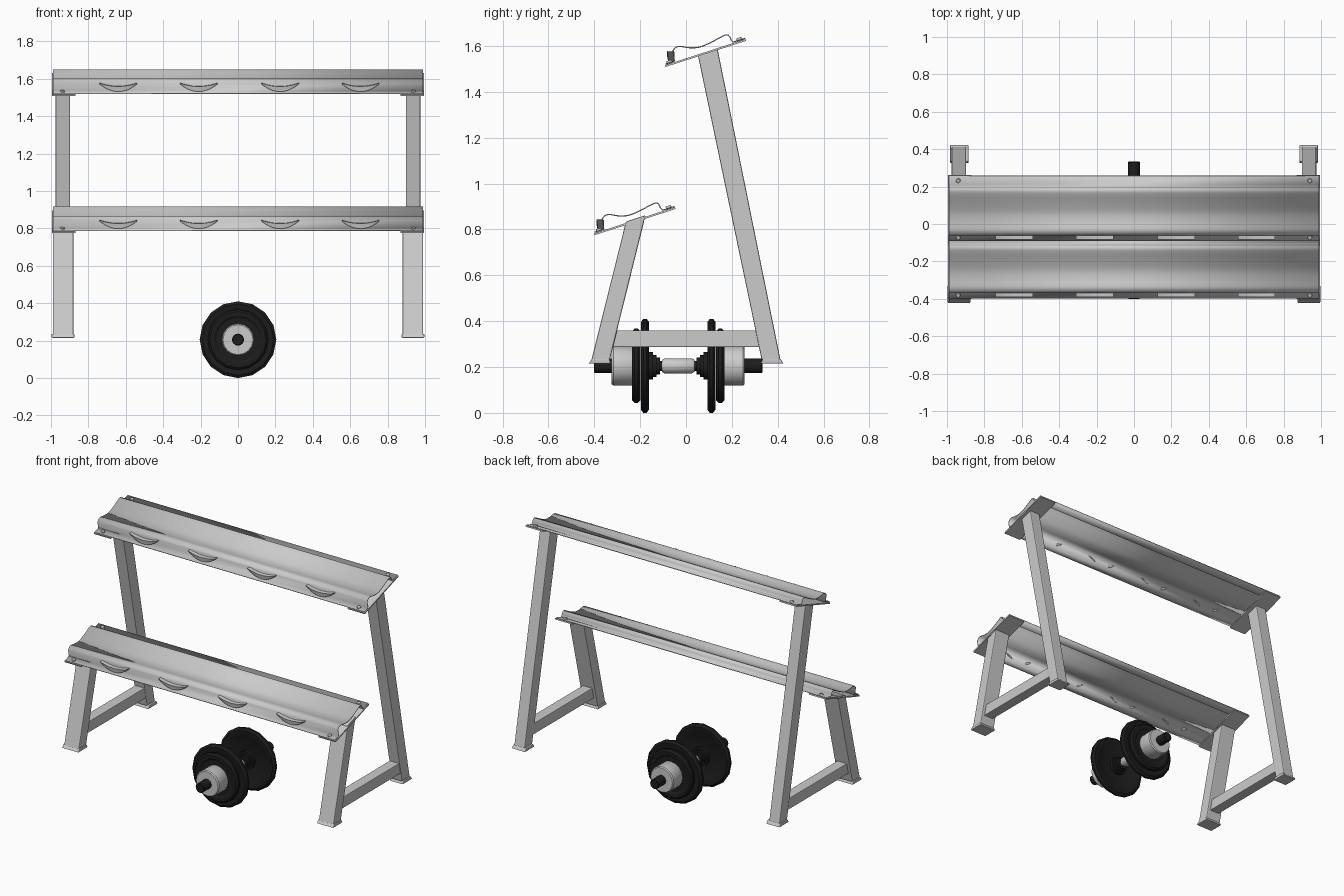
import bpy, bmesh, math
from mathutils import Matrix, Vector

if "Cube" in bpy.data.objects:
    bpy.data.objects.remove(bpy.data.objects["Cube"])

black = bpy.data.materials.new("black_rubber")
black.diffuse_color = (0.012, 0.012, 0.012, 1)
black.use_nodes = True
black.node_tree.nodes["Principled BSDF"].inputs["Base Color"].default_value = black.diffuse_color


def finish(name, bm, smooth=None, mat=None):
    bmesh.ops.recalc_face_normals(bm, faces=bm.faces)
    me = bpy.data.meshes.new(name)
    bm.to_mesh(me)
    bm.free()
    ob = bpy.data.objects.new(name, me)
    bpy.context.collection.objects.link(ob)
    if mat:
        me.materials.append(mat)
    if smooth:
        bpy.ops.object.select_all(action='DESELECT')
        ob.select_set(True)
        bpy.context.view_layer.objects.active = ob
        bpy.ops.object.shade_smooth_by_angle(angle=math.radians(smooth))
    return ob


def prism(name, pts, x0, x1, bevel=0.0, smooth=None):
    """Side-view (y, z) polygon extruded along x."""
    bm = bmesh.new()
    f = bm.faces.new([bm.verts.new((x0, y, z)) for y, z in pts])
    r = bmesh.ops.extrude_face_region(bm, geom=[f])
    bmesh.ops.translate(bm, vec=(x1 - x0, 0, 0),
                        verts=[v for v in r['geom'] if isinstance(v, bmesh.types.BMVert)])
    ob = finish(name, bm, smooth)
    if bevel:
        b = ob.modifiers.new("bevel", 'BEVEL')
        b.width, b.segments = bevel, 2
    return ob


def lathe(name, profile, mat=None, sides=16):
    """(radius, y) profile revolved about the dumbbell axis."""
    bm = bmesh.new()
    rings = []
    for r, y in profile:
        rings.append([bm.verts.new((r * math.sin(2 * math.pi * i / sides), y,
                                    0.205 + r * math.cos(2 * math.pi * i / sides)))
                      for i in range(sides)])
    for a, b in zip(rings, rings[1:]):
        for i in range(sides):
            j = (i + 1) % sides
            bm.faces.new((a[i], a[j], b[j], b[i]))
    bm.faces.new(rings[0])
    bm.faces.new(rings[-1])
    return finish(name, bm, 35, mat)


def smooth_path(p, n=4):
    """Catmull-Rom through the points."""
    p = [Vector(q) for q in p]
    p = [2 * p[0] - p[1]] + p + [2 * p[-1] - p[-2]]
    out = []
    for a, b, c, d in zip(p, p[1:], p[2:], p[3:]):
        for k in range(n):
            t = k / n
            out.append(0.5 * (2 * b + (c - a) * t + (2 * a - 5 * b + 4 * c - d) * t * t
                              + (3 * b - a - 3 * c + d) * t ** 3))
    return out + [p[-2]]


def shelf(label, dy, dz):
    tilt = math.atan2(0.113, 0.348)
    # curved tray sheet with front lip and rear flange
    curve = smooth_path([(-0.058, 1.578), (-0.046, 1.592), (-0.026, 1.598), (0.015, 1.592),
                         (0.06, 1.595), (0.11, 1.616), (0.157, 1.641), (0.178, 1.648),
                         (0.190, 1.641), (0.197, 1.626), (0.206, 1.617)])
    pts = [(-0.09, 1.521), (-0.05, 1.534)] + [tuple(v) for v in curve] + [(0.258, 1.633)]
    bm = bmesh.new()
    rows = [[bm.verts.new((x, y + dy, z + dz)) for y, z in pts] for x in (-0.99, 0.99)]
    for i in range(len(pts) - 1):
        bm.faces.new((rows[0][i], rows[0][i + 1], rows[1][i + 1], rows[1][i]))
    tray = finish(label + "_tray", bm, 40)
    m = tray.modifiers.new("thickness", 'SOLIDIFY')
    m.thickness, m.offset = 0.005, 0
    # mounting plates and bolts at both ends
    for s in (-1, 1):
        prism(label + "_end_plate",
              [(y + dy, z + dz) for y, z in ((-0.092, 1.516), (0.26, 1.630),
                                             (0.262, 1.622), (-0.09, 1.508))],
              s * 0.87, s * 0.995)
        for y, z in ((-0.072, 1.530), (0.232, 1.629)):
            bm = bmesh.new()
            bmesh.ops.create_cone(bm, cap_ends=True, segments=12, radius1=0.014, radius2=0.011,
                                  depth=0.014,
                                  matrix=Matrix.Translation((s * 0.94, y + dy, z + dz))
                                  @ Matrix.Rotation(tilt, 4, 'X'))
            finish(label + "_bolt", bm)
    # crescent stops on the front lip
    for cx in (-0.64, -0.21, 0.225, 0.655):
        bm = bmesh.new()
        n, grid = 12, []
        for i in range(n + 1):
            u = 2 * i / n - 1
            sag = 1 - u * u
            top, bot = 1.579 - 0.018 * sag, 1.573 - 0.040 * sag
            col = [(-0.050, bot), (-0.078, bot - 0.002), (-0.083, top - 0.002), (-0.054, top)]
            grid.append([bm.verts.new((cx + u * 0.1, y + dy, z + dz)) for y, z in col])
        for a, b in zip(grid, grid[1:]):
            for k in range(4):
                bm.faces.new((a[k], a[(k + 1) % 4], b[(k + 1) % 4], b[k]))
        bm.faces.new(grid[0])
        bm.faces.new(grid[-1])
        finish(label + "_crescent_stop", bm, 40)


shelf("upper", 0, 0)
shelf("lower", -0.308, -0.733)

# legs, feet and side bars
for s in (-1, 1):
    prism("rear_leg", [(0.052, 1.558), (0.138, 1.586), (0.412, 0.23), (0.33, 0.23)],
          s * 0.897, s * 0.975, 0.006)
    prism("rear_foot", [(0.335, 0.236), (0.412, 0.236), (0.424, 0.215), (0.324, 0.215)],
          s * 0.885, s * 0.983, 0.004)
    prism("front_leg", [(-0.262, 0.834), (-0.176, 0.862), (-0.333, 0.228), (-0.413, 0.228)],
          s * 0.88, s * 0.99, 0.006)
    prism("front_foot", [(-0.410, 0.236), (-0.335, 0.236), (-0.326, 0.215), (-0.424, 0.215)],
          s * 0.875, s * 0.996, 0.004)
    prism("side_bar", [(-0.345, 0.287), (-0.325, 0.36), (0.345, 0.36), (0.36, 0.287)],
          s * 0.90, s * 0.97, 0.004)


def disc(r, y, h):
    """Weight disc with a rounded rim and a recessed web."""
    return [(0.03, y - h * 0.5), (r * 0.72, y - h * 0.5), (r * 0.8, y - h), (r * 0.93, y - h),
            (r, y - h * 0.4), (r, y + h * 0.4), (r * 0.93, y + h), (r * 0.8, y + h),
            (r * 0.72, y + h * 0.5), (0.03, y + h * 0.5)]


# dumbbell, mirrored about its middle
MID = -0.034
for s in (-1, 1):
    def half(name, prof, mat=None):
        lathe(name, [(r, MID + s * y) for r, y in prof], mat)
    half("large_disc", disc(0.205, 0.145, 0.018), black)
    half("small_disc", disc(0.162, 0.183, 0.018), black)
    half("inner_collar", [(0.022, 0.06), (0.022, 0.08), (0.037, 0.08), (0.037, 0.095),
                          (0.048, 0.095), (0.048, 0.11), (0.06, 0.11), (0.06, 0.13)], black)
    half("end_weight", [(0.082, 0.18), (0.086, 0.186), (0.086, 0.283), (0.08, 0.29)])
    half("bar_end", [(0.032, 0.285), (0.032, 0.364), (0.028, 0.368)], black)
lathe("grip", [(0.026, MID - 0.07), (0.033, MID - 0.06), (0.033, MID + 0.06), (0.026, MID + 0.07)])
